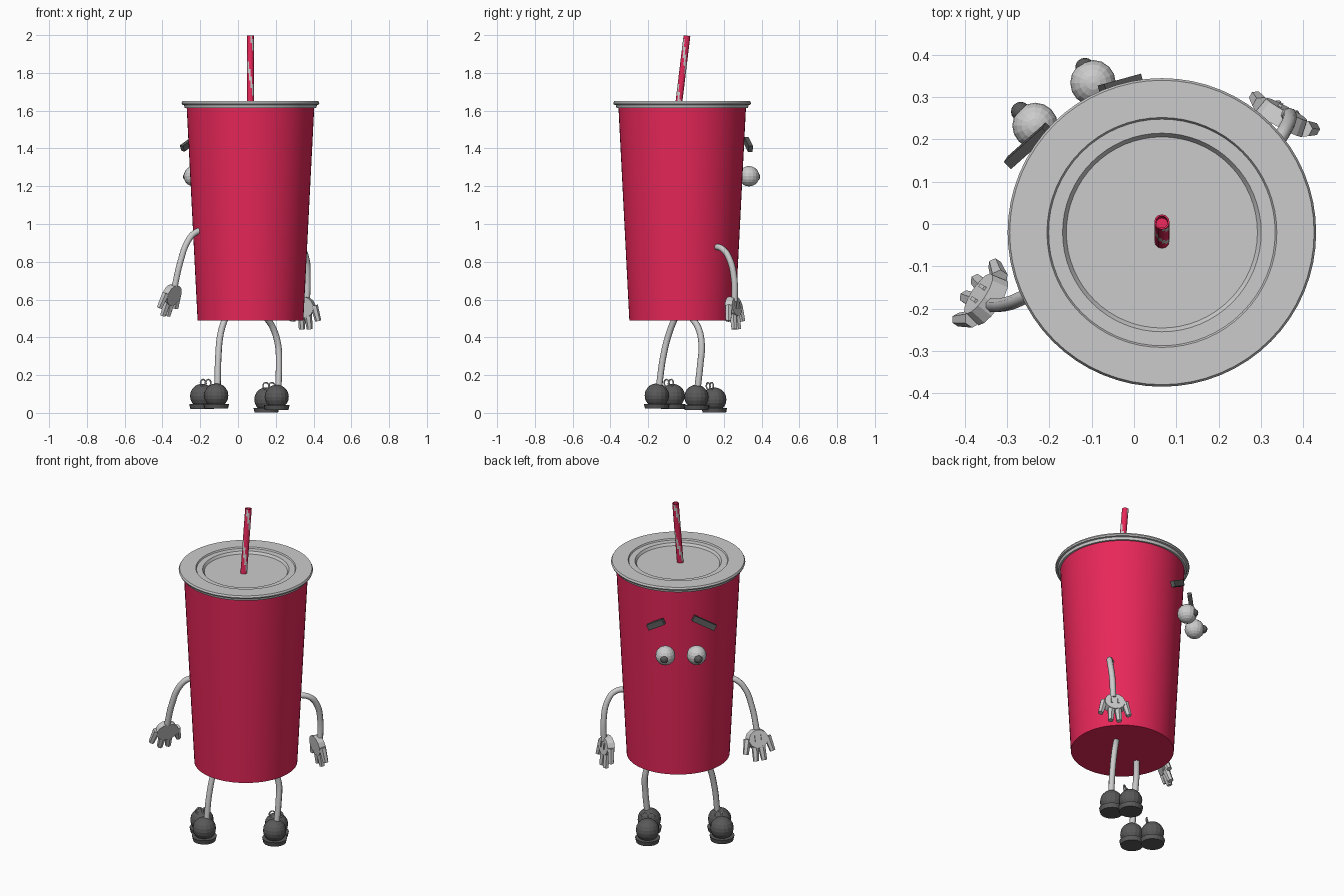
import bpy, bmesh, math
from mathutils import Matrix, Vector

if "Cube" in bpy.data.objects:
    bpy.data.objects.remove(bpy.data.objects["Cube"])

CX, CY = 0.066, -0.02          # cup axis


def material(name, rgb):
    m = bpy.data.materials.new(name)
    m.diffuse_color = (*rgb, 1)
    m.use_nodes = True
    m.node_tree.nodes["Principled BSDF"].inputs["Base Color"].default_value = m.diffuse_color
    return m


RED = material("red", (0.8, 0.02, 0.1))
DARK = material("dark_grey", (0.1, 0.1, 0.1))
PALE = material("pale_grey", (0.6, 0.6, 0.6))


def finish(bm, name, mat=None, smooth=None):
    bmesh.ops.recalc_face_normals(bm, faces=bm.faces)
    me = bpy.data.meshes.new(name)
    bm.to_mesh(me)
    bm.free()
    ob = bpy.data.objects.new(name, me)
    bpy.context.collection.objects.link(ob)
    if mat:
        me.materials.append(mat)
    if smooth:
        bpy.ops.object.select_all(action='DESELECT')
        bpy.context.view_layer.objects.active = ob
        ob.select_set(True)
        bpy.ops.object.shade_smooth_by_angle(angle=math.radians(smooth))
    return ob


def lathe(name, profile, mat=None, segs=64):
    bm = bmesh.new()
    vs = [bm.verts.new((CX + r, CY, z)) for r, z in profile]
    edges = [bm.edges.new(p) for p in zip(vs, vs[1:])]
    bmesh.ops.spin(bm, geom=vs + edges, cent=(CX, CY, 0), axis=(0, 0, 1),
                   angle=2 * math.pi, steps=segs)
    bmesh.ops.remove_doubles(bm, verts=bm.verts, dist=1e-5)
    return finish(bm, name, mat, 30)


def ball(name, loc, r, mat=None, segs=16, rings=10):
    bm = bmesh.new()
    bmesh.ops.create_uvsphere(bm, u_segments=segs, v_segments=rings, radius=r,
                              matrix=Matrix.Translation(loc))
    return finish(bm, name, mat)


def tube(name, pts, r, mat=None, cyclic=False):
    cu = bpy.data.curves.new(name, 'CURVE')
    cu.dimensions = '3D'
    cu.bevel_depth = r
    cu.bevel_resolution = 2
    cu.resolution_u = 6
    cu.use_fill_caps = not cyclic
    sp = cu.splines.new('BEZIER')
    sp.bezier_points.add(len(pts) - 1)
    for bp, p in zip(sp.bezier_points, pts):
        bp.co = p
        bp.handle_left_type = bp.handle_right_type = 'AUTO'
    sp.use_cyclic_u = cyclic
    ob = bpy.data.objects.new(name, cu)
    bpy.context.collection.objects.link(ob)
    if mat:
        cu.materials.append(mat)
    bpy.ops.object.select_all(action='DESELECT')
    bpy.context.view_layer.objects.active = ob
    ob.select_set(True)
    bpy.ops.object.convert(target='MESH')


# Cup body and lid
lathe("cup", [(0, 0.49), (0.28, 0.49), (0.338, 1.625), (0, 1.625)], RED)
lathe("lid", [(0, 1.615), (0.348, 1.615), (0.352, 1.63), (0.362, 1.632),
              (0.365, 1.64), (0.36, 1.65), (0.272, 1.65), (0.268, 1.642),
              (0.235, 1.642), (0.226, 1.628), (0, 1.628)])

# Straw: leaning tube with twisting stripes and a hollow end
SEG, RINGS = 12, 20
bm = bmesh.new()
low, top = Vector((CX, -0.043, 1.6)), Vector((CX, 0.005, 1.997))
rot = (top - low).to_track_quat('Z', 'Y')


def straw_ring(t, r):
    return [bm.verts.new(low.lerp(top, t) + rot @ Vector(
        (r * math.cos(2 * math.pi * k / SEG), r * math.sin(2 * math.pi * k / SEG), 0)))
        for k in range(SEG)]


rings = [straw_ring(j / RINGS, 0.018) for j in range(RINGS + 1)]
rings += [straw_ring(1, 0.014), straw_ring(0.9, 0.014)]
for j, (a, b) in enumerate(zip(rings, rings[1:])):
    for k in range(SEG):
        f = bm.faces.new((a[k], a[(k + 1) % SEG], b[(k + 1) % SEG], b[k]))
        f.material_index = int(j < RINGS and (2 * k + j) % 12 < 3)
bm.faces.new(rings[0])
bm.faces.new(rings[-1])
straw = finish(bm, "straw", RED, 40)
straw.data.materials.append(PALE)

# Eyes and pupils
for side, eye, pupil in (("right", (-0.234, 0.233, 1.253), (-0.268, 0.266, 1.25)),
                         ("left", (-0.097, 0.334, 1.253), (-0.116, 0.37, 1.25))):
    ball(side + "_eye", eye, 0.054)
    ball(side + "_pupil", pupil, 0.023, DARK)

# Eyebrows: slanted bars lying against the cup
for side, a, b in (("right", (-0.205, 0.225, 1.465), (-0.295, 0.145, 1.40)),
                   ("left", (-0.075, 0.318, 1.445), (0.012, 0.342, 1.397))):
    a, b = Vector(a), Vector(b)
    x = (b - a).normalized()
    out = Vector(((a + b).x / 2 - CX, (a + b).y / 2 - CY, 0))
    y = (out - x * out.dot(x)).normalized()
    m = Matrix((x, y, x.cross(y))).transposed().to_4x4()
    m.translation = (a + b) / 2
    bm = bmesh.new()
    bmesh.ops.create_cube(bm, size=1, matrix=m @ Matrix.Diagonal(((b - a).length, 0.024, 0.034, 1)))
    finish(bm, side + "_eyebrow", DARK)

# Arms and legs
tube("right_arm", [(-0.17, -0.13, 0.97), (-0.225, -0.153, 0.955), (-0.265, -0.175, 0.91),
                   (-0.305, -0.19, 0.80), (-0.335, -0.192, 0.67)], 0.017)
tube("left_arm", [(0.27, 0.14, 0.88), (0.335, 0.193, 0.868), (0.36, 0.228, 0.82),
                  (0.368, 0.255, 0.71), (0.364, 0.258, 0.59)], 0.017)
tube("right_leg", [(-0.065, -0.055, 0.51), (-0.092, -0.09, 0.42),
                   (-0.104, -0.12, 0.30), (-0.108, -0.145, 0.12)], 0.017)
tube("left_leg", [(0.145, 0.025, 0.51), (0.185, 0.065, 0.45), (0.212, 0.083, 0.36),
                  (0.217, 0.076, 0.26), (0.213, 0.06, 0.12)], 0.017)


# Gloved hands: flat round palm, four digits, two raised seams on the back
def hand(name, loc, width, normal, tilt):
    w = Vector((*width, 0)).normalized()
    n = (Vector((*normal, 0)).normalized() + Vector((0, 0, tilt))).normalized()
    m = Matrix((w, n, w.cross(n))).transposed().to_4x4()
    m.translation = loc
    bm = bmesh.new()
    bmesh.ops.create_cone(bm, cap_ends=True, segments=14, radius1=0.064, radius2=0.056, depth=0.04,
                          matrix=m @ Matrix.Diagonal((1, 1, 0.9, 1)) @ Matrix.Rotation(-math.pi / 2, 4, 'X'))
    for x, z, ang, length in ((-0.068, -0.035, -14, 0.085), (-0.021, -0.08, -4, 0.08),
                              (0.021, -0.08, 4, 0.08), (0.068, -0.035, 14, 0.085)):
        turn = Matrix.Rotation(math.radians(-ang), 4, 'Y')
        bmesh.ops.create_cone(bm, cap_ends=True, segments=6, radius1=0.016, radius2=0.021,
                              depth=length, matrix=m @ Matrix.Translation((x, 0, z)) @ turn)
    for x in (-0.018, 0.018):
        bmesh.ops.create_cube(bm, size=1, matrix=m @ Matrix.Translation((x, 0.02, 0.005))
                              @ Matrix.Diagonal((0.009, 0.012, 0.035, 1)))
    finish(bm, name)


hand("right_hand", (-0.352, -0.175, 0.627), (0.55, 0.83), (-0.83, 0.55), 0.35)
hand("left_hand", (0.352, 0.254, 0.562), (0.88, -0.48), (0.48, 0.88), 0.12)

# Shoes: heel and toe balls on round soles, with a bow of laces
for side, heel, toe in (("right", (-0.115, -0.155, 0.092), (-0.19, -0.07, 0.09)),
                        ("left", (0.205, 0.055, 0.085), (0.15, 0.15, 0.071))):
    for part, c in (("heel", heel), ("toe", toe)):
        ball(f"{side}_shoe_{part}", c, 0.064, DARK)
        bm = bmesh.new()
        bmesh.ops.create_cone(bm, cap_ends=True, segments=20, radius1=0.062, radius2=0.068,
                              depth=0.026, matrix=Matrix.Translation((c[0], c[1], c[2] - 0.057)))
        finish(bm, f"{side}_sole_{part}", DARK)
    knot = Vector(heel).lerp(Vector(toe), 0.75) + Vector((0, 0, 0.055))
    across = Vector((heel[1] - toe[1], toe[0] - heel[0], 0)).normalized()
    for sign in (-1, 1):
        s = across * sign
        tube(f"{side}_lace_{'inner' if sign < 0 else 'outer'}",
             [knot, knot + s * 0.012 + Vector((0, 0, 0.03)),
              knot + s * 0.034 + Vector((0, 0, 0.022)), knot + s * 0.03], 0.004, None, True)
